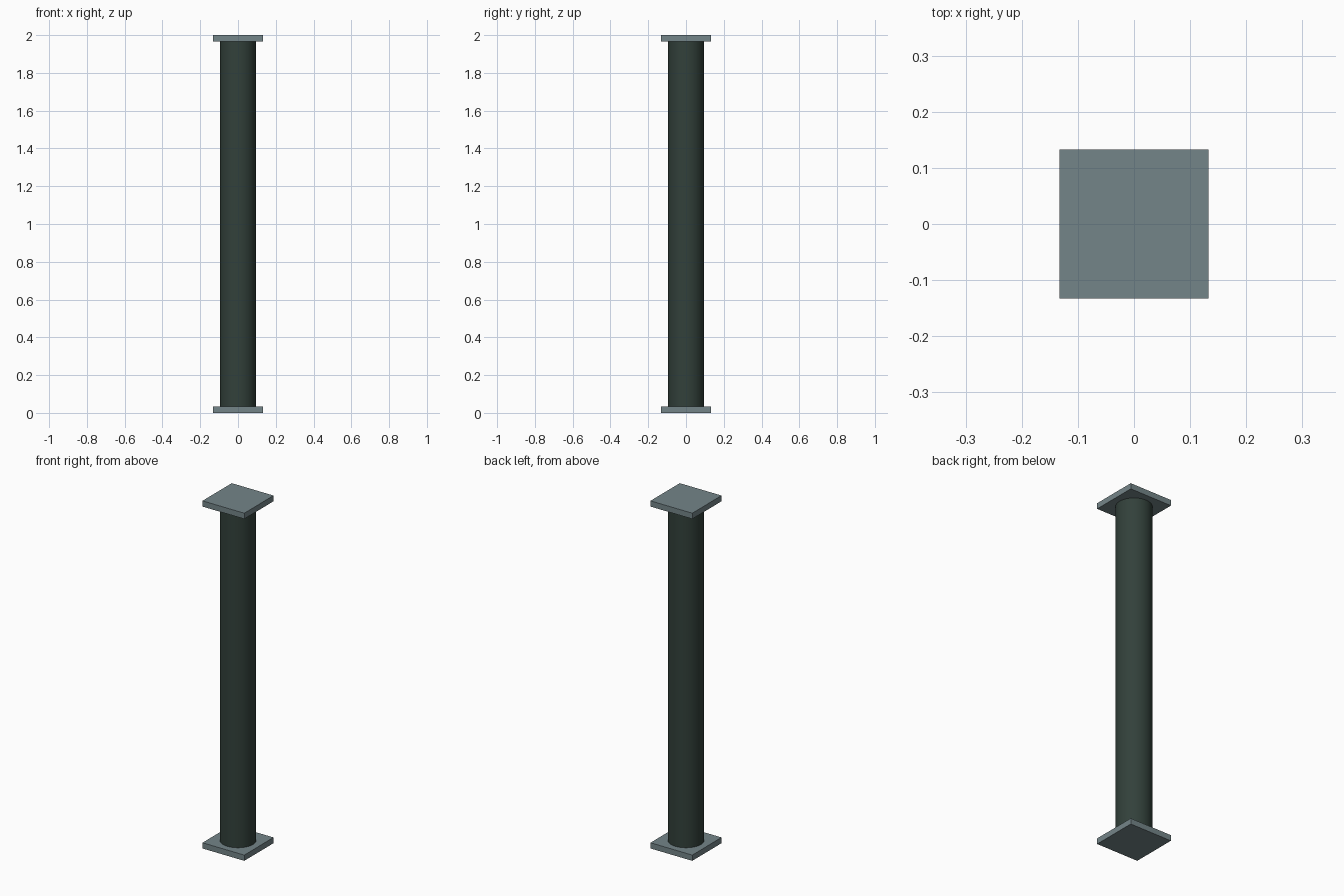
import bpy

if "Cube" in bpy.data.objects:
    bpy.data.objects.remove(bpy.data.objects["Cube"])

HEIGHT = 2.0
PLATE_W = 0.266
PLATE_T = 0.033
RADIUS = 0.095


def material(name, rgb):
    m = bpy.data.materials.new(name)
    m.diffuse_color = (*rgb, 1.0)
    m.use_nodes = True
    m.node_tree.nodes["Principled BSDF"].inputs["Base Color"].default_value = m.diffuse_color
    return m


steel_grey = material("steel grey", (0.175, 0.235, 0.25))
dark_green = material("dark green", (0.032, 0.052, 0.043))


# Square end plates
def plate(name, z):
    bpy.ops.mesh.primitive_cube_add(size=1, location=(0, 0, z))
    ob = bpy.context.object
    ob.name = name
    ob.scale = (PLATE_W, PLATE_W, PLATE_T)
    bpy.ops.object.transform_apply(location=False, rotation=False, scale=True)
    ob.data.materials.append(steel_grey)


plate("base_plate", PLATE_T / 2)
plate("top_plate", HEIGHT - PLATE_T / 2)

# Round column shaft, open ended because the plates close it
bpy.ops.mesh.primitive_cylinder_add(
    vertices=64, radius=RADIUS, depth=HEIGHT - 2 * PLATE_T,
    end_fill_type='NOTHING', location=(0, 0, HEIGHT / 2))
shaft = bpy.context.object
shaft.name = "column_shaft"
shaft.data.materials.append(dark_green)
bpy.ops.object.shade_smooth_by_angle()
